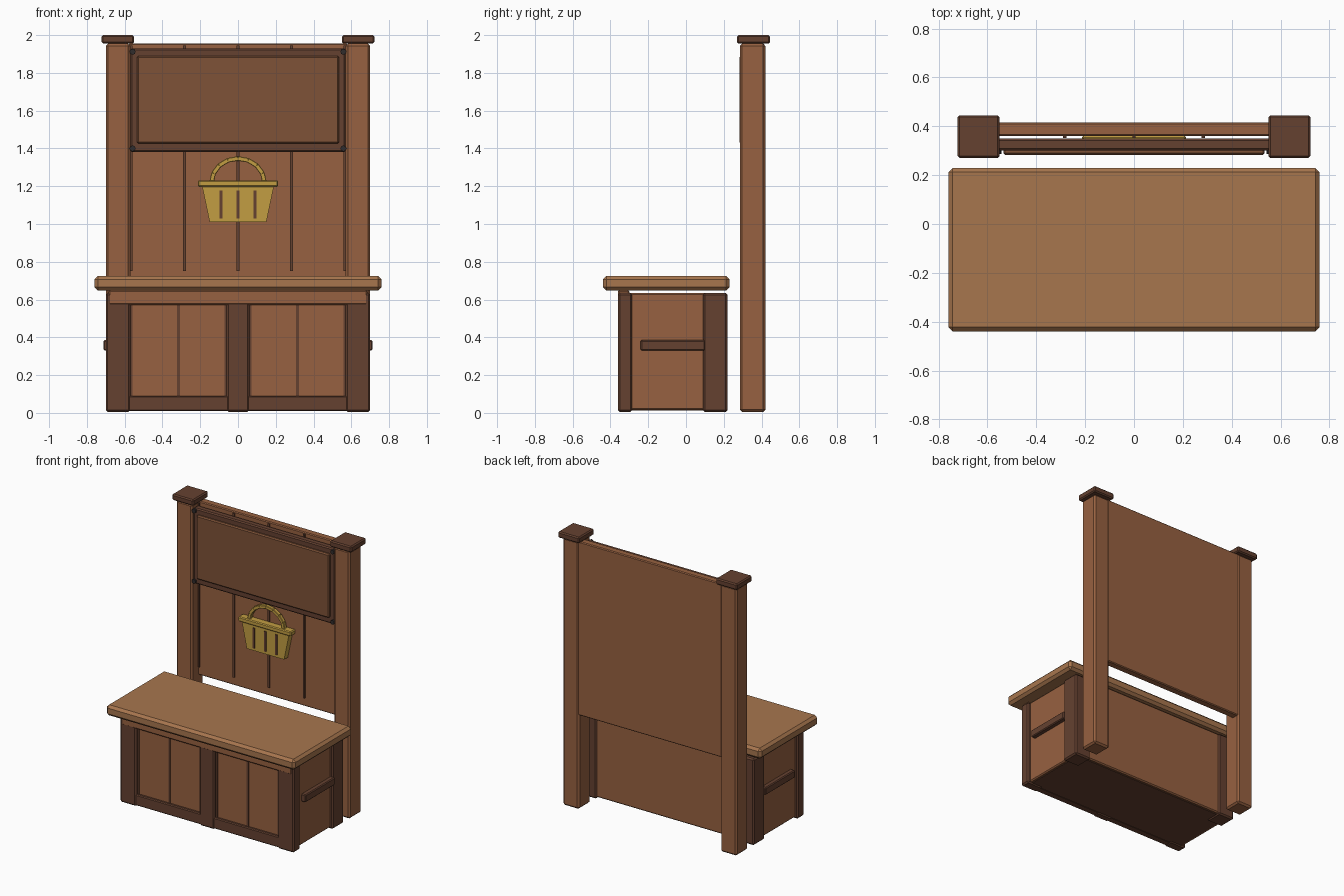
import bpy, bmesh, math
from mathutils import Matrix

if "Cube" in bpy.data.objects:
    bpy.data.objects.remove(bpy.data.objects["Cube"])


def material(name, rgb):
    m = bpy.data.materials.new(name)
    m.diffuse_color = (*rgb, 1)
    m.use_nodes = True
    m.node_tree.nodes["Principled BSDF"].inputs["Base Color"].default_value = m.diffuse_color
    return m


TOP = material("light_wood", (0.39, 0.18, 0.076))
WOOD = material("wood", (0.31, 0.12, 0.052))
DARK = material("dark_wood", (0.13, 0.053, 0.03))
SIGN = material("sign_wood", (0.21, 0.084, 0.038))
STRAW = material("straw", (0.54, 0.34, 0.055))
IRON = material("iron", (0.03, 0.025, 0.025))


def finish(name, bm, mat, bevel=0):
    if bevel:
        bmesh.ops.bevel(bm, geom=bm.edges[:], offset=bevel, segments=1,
                        affect='EDGES', clamp_overlap=True)
    bmesh.ops.recalc_face_normals(bm, faces=bm.faces[:])
    me = bpy.data.meshes.new(name)
    bm.to_mesh(me)
    bm.free()
    me.materials.append(mat)
    ob = bpy.data.objects.new(name, me)
    bpy.context.collection.objects.link(ob)
    return ob


def box(name, x, y, z, mat, bevel=0.006):
    """Bevelled box from (min, max) ranges."""
    bm = bmesh.new()
    bmesh.ops.create_cube(bm, size=1)
    for v in bm.verts:
        v.co = [(a + b) / 2 + c * (b - a) for c, (a, b) in zip(v.co, (x, y, z))]
    return finish(name, bm, mat, bevel)


def pair(name, x, y, z, mat, bevel=0.006):
    """The same box on the right and on the left."""
    box(name + "_right", x, y, z, mat, bevel)
    box(name + "_left", (-x[1], -x[0]), y, z, mat, bevel)


def strip(name, x, y, z, mat=DARK, w=0.007):
    box(name, (x - w, x + w), y, z, mat, 0)


# Counter top and chest
box("counter_top", (-0.76, 0.76), (-0.44, 0.23), (0.648, 0.725), TOP, 0.018)
box("chest_body", (-0.68, 0.68), (-0.335, 0.21), (0.015, 0.635), WOOD, 0.008)
box("chest_bottom", (-0.66, 0.66), (-0.32, 0.19), (0.012, 0.03), DARK, 0)
pair("chest_front_post", (0.57, 0.70), (-0.36, -0.285), (0.005, 0.635), DARK, 0.01)
pair("chest_rear_post", (0.57, 0.70), (0.09, 0.22), (0.005, 0.635), DARK, 0.01)
box("chest_centre_post", (-0.06, 0.06), (-0.36, -0.30), (0.005, 0.635), DARK, 0.01)
box("chest_bottom_rail", (-0.69, 0.69), (-0.355, -0.30), (0.01, 0.09), DARK)
box("chest_top_rail", (-0.685, 0.685), (-0.361, -0.30), (0.57, 0.65), WOOD, 0.008)
for i, x in enumerate((-0.565, -0.315, -0.065, 0.065, 0.315, 0.565)):
    strip(f"chest_groove_{i}", x, (-0.341, -0.33), (0.09, 0.57))
pair("side_handle", (0.67, 0.712), (-0.24, 0.10), (0.33, 0.385), DARK, 0.006)

# Tall posts with caps
pair("tall_post", (0.57, 0.70), (0.285, 0.42), (0.005, 1.955), WOOD, 0.012)
pair("post_cap", (0.55, 0.722), (0.27, 0.445), (1.955, 2.0), DARK, 0.008)

# Back panel with plank seams
box("back_panel", (-0.58, 0.58), (0.36, 0.415), (0.69, 1.955), WOOD, 0.006)
for i in range(5):
    strip(f"panel_seam_{i}", (i - 2) * 0.283, (0.352, 0.364), (0.75, 1.945))

# Sign board with raised panel and corner bolts
box("sign_frame", (-0.57, 0.57), (0.30, 0.35), (1.38, 1.93), DARK, 0.008)
box("sign_panel", (-0.535, 0.535), (0.282, 0.31), (1.425, 1.89), SIGN, 0.008)
for x in (-0.558, 0.558):
    for z in (1.40, 1.912):
        bm = bmesh.new()
        bmesh.ops.create_cone(bm, cap_ends=True, segments=8, radius1=0.016,
                              radius2=0.016, depth=0.02,
                              matrix=Matrix.Translation((x, 0.297, z)) @ Matrix.Rotation(math.pi / 2, 4, 'X'))
        finish("sign_bolt", bm, IRON)

# Basket emblem: tapered body, rim, slots and segmented handle
bm = bmesh.new()
front = bm.faces.new([bm.verts.new((x, 0.315, z)) for x, z in
                      ((-0.15, 1.01), (0.15, 1.01), (0.19, 1.2), (-0.19, 1.2))])
out = bmesh.ops.extrude_face_region(bm, geom=[front])
for v in out["geom"]:
    if isinstance(v, bmesh.types.BMVert):
        v.co.y = 0.358
finish("basket_body", bm, STRAW)
box("basket_rim", (-0.213, 0.213), (0.303, 0.36), (1.197, 1.231), STRAW, 0.006)
for i in (-1, 0, 1):
    strip(f"basket_slot_{i + 1}", i * 0.09, (0.308, 0.32), (1.03, 1.177), DARK, 0.008)
N = 8
pts = [(0.14 * math.cos(math.pi * i / N), 1.22 + 0.127 * math.sin(math.pi * i / N))
       for i in range(N + 1)]
for (x0, z0), (x1, z1) in zip(pts, pts[1:]):
    h = math.hypot(x1 - x0, z1 - z0) / 2 + 0.002
    ob = box("basket_handle", (-h, h), (-0.014, 0.014), (-0.012, 0.012), STRAW, 0.003)
    ob.location = ((x0 + x1) / 2, 0.335, (z0 + z1) / 2)
    ob.rotation_euler.y = -math.atan2(z1 - z0, x1 - x0)
